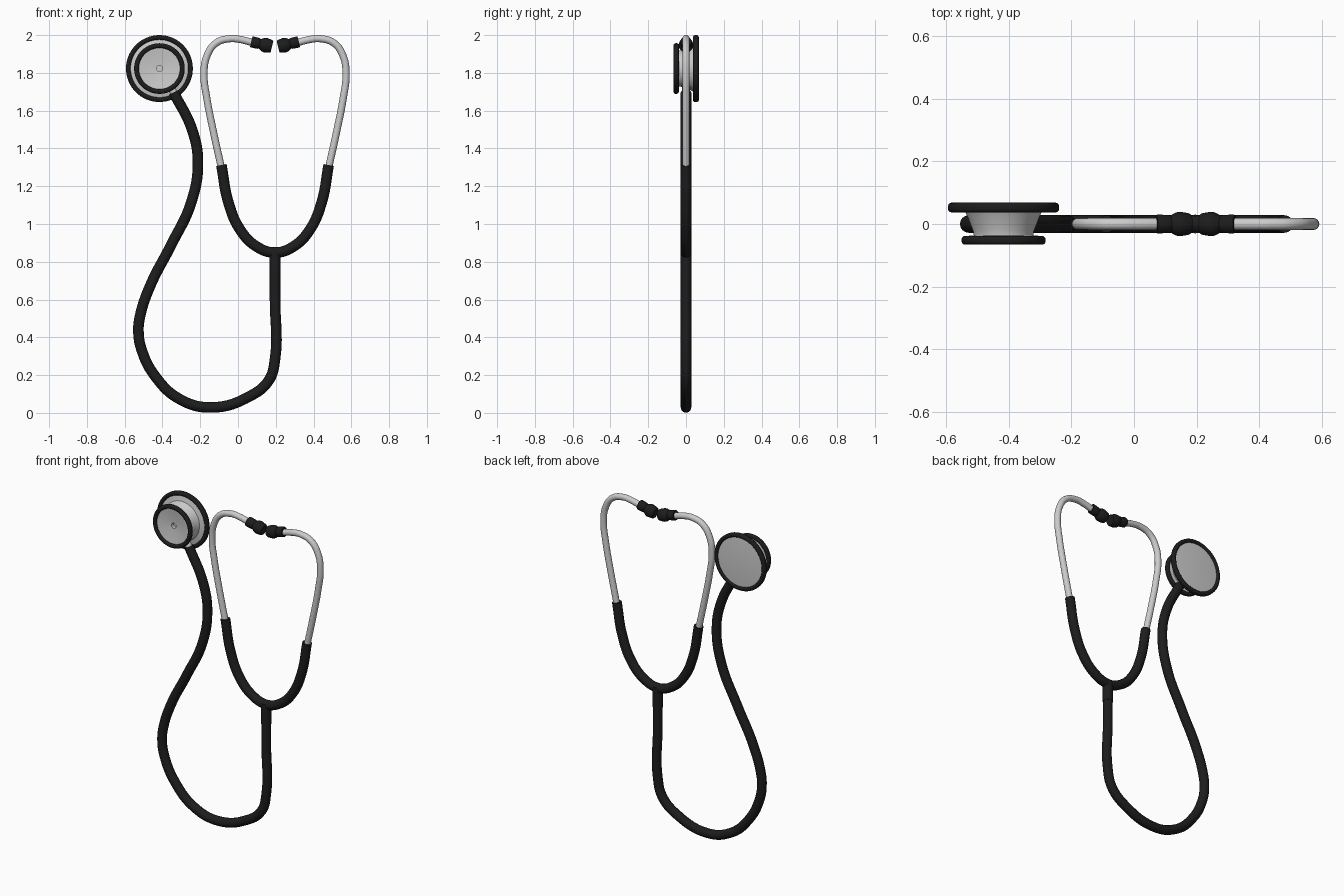
import bpy, bmesh, math
from mathutils import Vector

if "Cube" in bpy.data.objects:
    bpy.data.objects.remove(bpy.data.objects["Cube"])

black = bpy.data.materials.new("black_rubber")
black.diffuse_color = (0.012, 0.012, 0.012, 1)
black.use_nodes = True
black.node_tree.nodes["Principled BSDF"].inputs["Base Color"].default_value = black.diffuse_color
MID = 0.196                       # mirror line of the headset
CHEST = Vector((-0.416, 0, 1.823))  # centre of the chest piece


def finish(ob, mat, angle=40):
    if mat:
        ob.data.materials.clear()
        ob.data.materials.append(mat)
    bpy.ops.object.select_all(action='DESELECT')
    ob.select_set(True)
    bpy.context.view_layer.objects.active = ob
    bpy.ops.object.shade_smooth_by_angle(angle=math.radians(angle))


def tube(name, pts, radius, mat=None):
    """Round tube through (x, z) points in the y = 0 plane."""
    cu = bpy.data.curves.new(name, 'CURVE')
    cu.dimensions = '3D'
    cu.bevel_depth = radius
    cu.bevel_resolution = 6
    cu.resolution_u = 10
    cu.use_fill_caps = True
    sp = cu.splines.new('BEZIER')
    sp.bezier_points.add(len(pts) - 1)
    for bp, (x, z) in zip(sp.bezier_points, pts):
        bp.co = (x, 0, z)
        bp.handle_left_type = bp.handle_right_type = 'AUTO'
    ob = bpy.data.objects.new(name, cu)
    bpy.context.collection.objects.link(ob)
    bpy.ops.object.select_all(action='DESELECT')
    ob.select_set(True)
    bpy.context.view_layer.objects.active = ob
    bpy.ops.object.convert(target='MESH')
    finish(bpy.context.view_layer.objects.active, mat)


def lathe(name, profile, origin, axis, mat=None, closed=False, n=64):
    """Revolve (radius, distance) points about an axis through origin."""
    bm = bmesh.new()
    vs = [bm.verts.new((r, 0, t)) for r, t in profile]
    pairs = list(zip(vs, vs[1:])) + ([(vs[-1], vs[0])] if closed else [])
    edges = [bm.edges.new(p) for p in pairs]
    bmesh.ops.spin(bm, geom=vs + edges, cent=(0, 0, 0), axis=(0, 0, 1),
                   angle=2 * math.pi, steps=n, use_merge=True)
    bmesh.ops.remove_doubles(bm, verts=bm.verts, dist=1e-5)
    bmesh.ops.recalc_face_normals(bm, faces=bm.faces)
    me = bpy.data.meshes.new(name)
    bm.to_mesh(me)
    bm.free()
    ob = bpy.data.objects.new(name, me)
    bpy.context.collection.objects.link(ob)
    ob.location = origin
    ob.rotation_euler = Vector(axis).to_track_quat('Z', 'Y').to_euler()
    finish(ob, mat)


def rim(name, r0, r1, y0, y1):
    """Rubber ring with rounded edges."""
    c = min(r1 - r0, y1 - y0) * 0.45
    prof = []
    for k, (r, y) in enumerate([(r1 - c, y1 - c), (r0 + c, y1 - c), (r0 + c, y0 + c), (r1 - c, y0 + c)]):
        for i in range(5):
            a = math.pi / 2 * (k + i / 4)
            prof.append((r + c * math.cos(a), y + c * math.sin(a)))
    lathe(name, prof, CHEST, (0, 1, 0), black, closed=True)


# Chest piece: metal body with concave bell in front and diaphragm behind
lathe("chest_piece_body", [
    (0, -0.022), (0.016, -0.022), (0.016, -0.043), (0.06, -0.046), (0.115, -0.054),
    (0.115, -0.038), (0.095, -0.036), (0.097, -0.022), (0.106, 0), (0.113, 0.02),
    (0.122, 0.038), (0.157, 0.046), (0.159, 0.058), (0.10, 0.062), (0, 0.064)],
    CHEST, (0, 1, 0))
rim("bell_rim", 0.109, 0.134, -0.066, -0.038)
rim("diaphragm_rim", 0.152, 0.177, 0.037, 0.068)

# Metal stem joining chest piece and hose
tube("chest_stem", [(-0.38, 1.765), (-0.325, 1.67)], 0.02)

# Long hose
tube("hose", [
    (MID, 0.85), (MID, 0.6), (MID, 0.285), (0.163, 0.172), (0.062, 0.088),
    (-0.138, 0.029), (-0.307, 0.072), (-0.44, 0.196), (-0.512, 0.34), (-0.527, 0.43),
    (-0.519, 0.51), (-0.466, 0.67), (-0.355, 0.887), (-0.249, 1.11), (-0.212, 1.327),
    (-0.244, 1.502), (-0.341, 1.697)], 0.028, black)
tube("hose_joint", [(MID, 0.73), (MID, 0.86)], 0.03, black)

# Rubber yoke, one piece across both sides
half = [(0.284, 1.312), (0.247, 1.115), (0.186, 0.972), (0.101, 0.883)]
tube("yoke", [(MID - d, z) for d, z in half] + [(MID, 0.849)]
     + [(MID + d, z) for d, z in reversed(half)], 0.028, black)

# Metal ear tubes and rubber ear tips, mirrored
arm = [(0.110, 1.958), (0.186, 1.977), (0.239, 1.981), (0.313, 1.957), (0.361, 1.888),
       (0.376, 1.793), (0.360, 1.660), (0.329, 1.502), (0.28, 1.28)]
tip = [(0, 0), (0.028, 0), (0.030, 0.004), (0.029, 0.04), (0.026, 0.047), (0.031, 0.055),
       (0.037, 0.066), (0.039, 0.078), (0.037, 0.092), (0.034, 0.108), (0.031, 0.113), (0, 0.113)]
for side, s in (("left", -1), ("right", 1)):
    tube(side + "_ear_tube", [(MID + s * d, z) for d, z in arm], 0.019)
    lathe(side + "_ear_tip", tip, (MID + s * 0.126, 0, 1.965), (-s, 0, -0.24), black, n=32)
